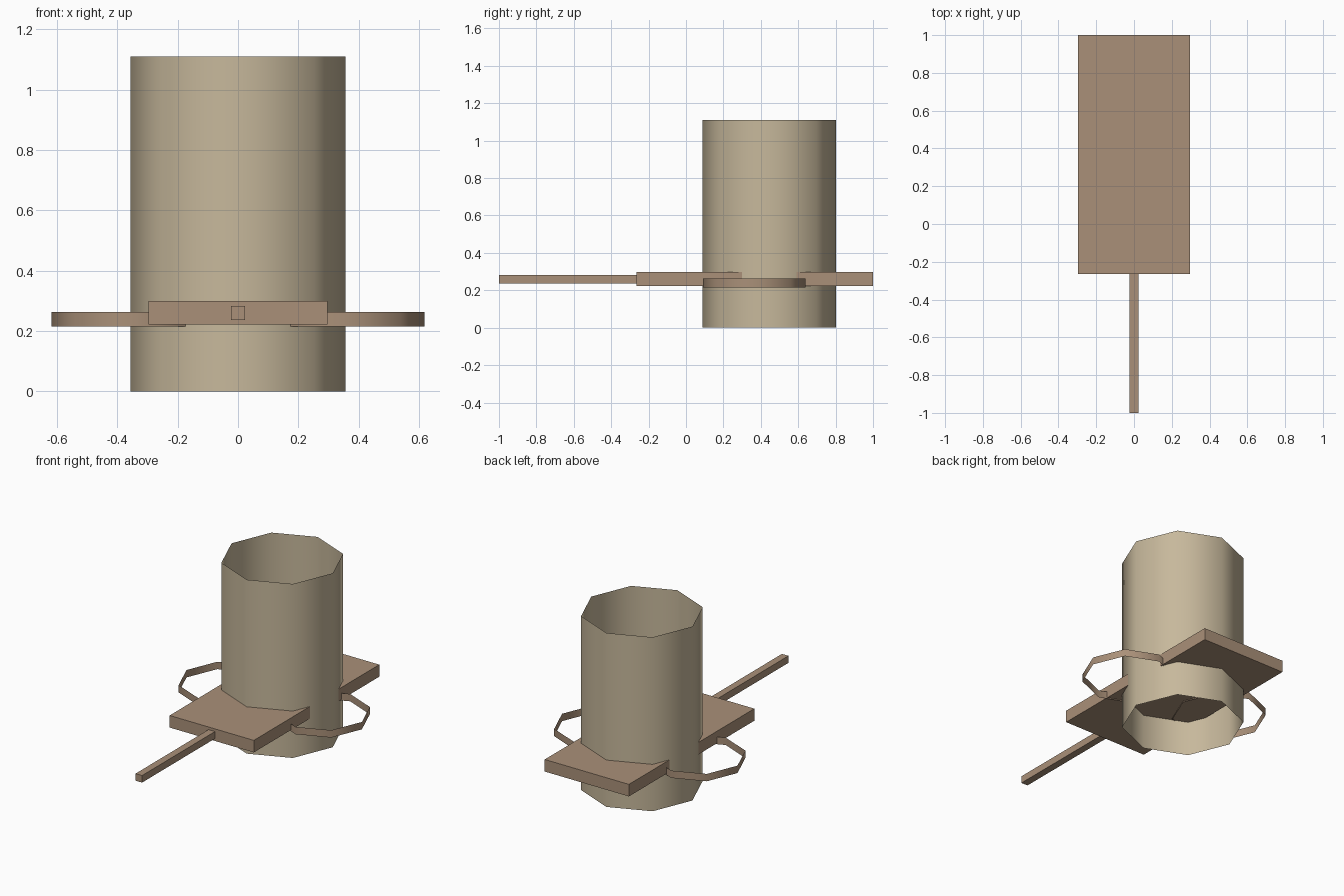
import bpy

if "Cube" in bpy.data.objects:
    bpy.data.objects.remove(bpy.data.objects["Cube"])


def material(name, color):
    m = bpy.data.materials.new(name)
    m.diffuse_color = (*color, 1)
    m.use_nodes = True
    m.node_tree.nodes["Principled BSDF"].inputs["Base Color"].default_value = m.diffuse_color
    return m


TAN = material("tan", (0.57, 0.48, 0.33))
BROWN = material("brown", (0.40, 0.28, 0.19))


def box(name, x, y, z, mat):
    """Box from (min, max) ranges on each axis."""
    bpy.ops.mesh.primitive_cube_add(size=1)
    ob = bpy.context.object
    ob.name = name
    ob.location = [(r[0] + r[1]) / 2 for r in (x, y, z)]
    ob.scale = [r[1] - r[0] for r in (x, y, z)]
    bpy.ops.object.transform_apply(location=False, rotation=False, scale=True)
    ob.data.materials.append(mat)
    return ob


def open_tube(name, x, y, radius, z, mat):
    """Thin eight-sided tube, open at both ends, vertices on the axes."""
    bpy.ops.mesh.primitive_cylinder_add(
        vertices=8, radius=radius, depth=z[1] - z[0], end_fill_type='NOTHING',
        location=(x, y, (z[0] + z[1]) / 2))
    ob = bpy.context.object
    ob.name = name
    bpy.ops.object.shade_smooth()
    ob.data.materials.append(mat)
    return ob


# Tall open barrel
open_tube("barrel", 0, 0.445, 0.357, (0, 1.11), TAN)

# Plate passing through the barrel, with the slim handle in front
box("plate", (-0.297, 0.297), (-0.265, 1.0), (0.222, 0.299), BROWN)
box("handle", (-0.023, 0.023), (-1.0, -0.265), (0.237, 0.282), BROWN)

# Side hoops, half buried in the barrel
for side, sx in (("left", -1), ("right", 1)):
    open_tube(side + "_hoop", sx * 0.344, 0.365, 0.275, (0.215, 0.262), BROWN)
